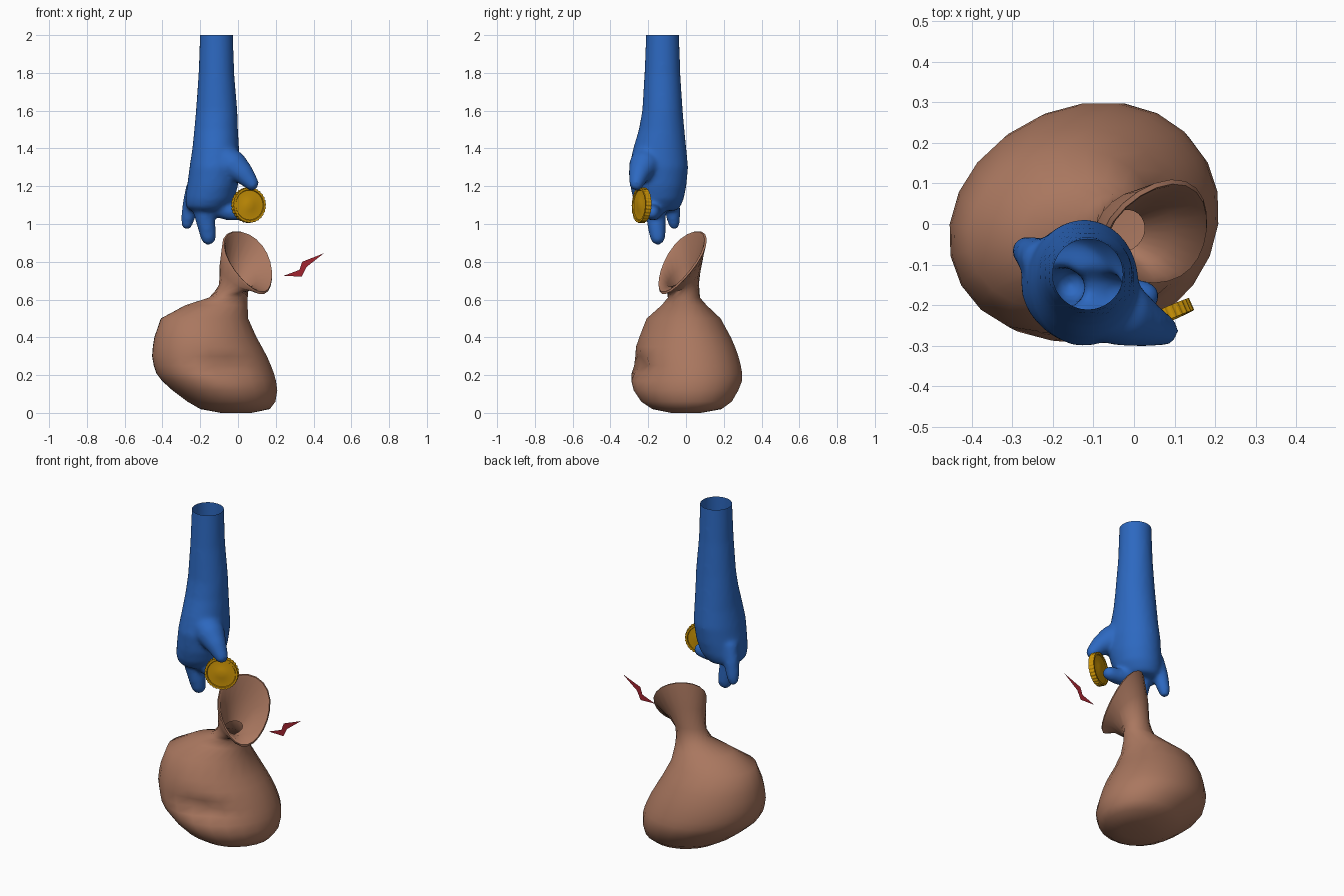
import bpy, bmesh, math
from mathutils import Vector as V, Matrix

if "Cube" in bpy.data.objects:
    bpy.data.objects.remove(bpy.data.objects["Cube"])

def material(name, rgb):
    m = bpy.data.materials.new(name)
    m.diffuse_color = (*rgb, 1)
    m.use_nodes = True
    m.node_tree.nodes["Principled BSDF"].inputs["Base Color"].default_value = m.diffuse_color
    return m

BROWN = material("sack brown", (0.40, 0.185, 0.115))
BLUE = material("sleeve blue", (0.026, 0.14, 0.53))
GOLD = material("coin gold", (0.61, 0.30, 0.002))
RED = material("spark red", (0.36, 0.018, 0.03))

def finish(name, bm, mat, smooth=None):
    me = bpy.data.meshes.new(name)
    bm.to_mesh(me)
    bm.free()
    ob = bpy.data.objects.new(name, me)
    bpy.context.collection.objects.link(ob)
    me.materials.append(mat)
    if smooth:
        bpy.context.view_layer.objects.active = ob
        ob.select_set(True)
        bpy.ops.object.shade_smooth_by_angle(angle=math.radians(smooth))
        ob.select_set(False)
    return ob

def ring(c, a, b, n, flare=0.0):
    """Ellipse around c spanned by half axes a and b; flare widens the b end."""
    c, a, b = V(c), V(a), V(b)
    pts = []
    for i in range(n):
        t = 2 * math.pi * i / n
        pts.append(c + a * math.cos(t) * (1 + flare * math.sin(t)) + b * math.sin(t))
    return pts

def box_ring(z, x0, x1, y0, y1, n, shear=0.0):
    """Ellipse at height z filling the given extents, leaning by shear."""
    rx, ry = (x1 - x0) / 2, (y1 - y0) / 2
    k = shear * rx
    return ring(((x0 + x1) / 2, (y0 + y1) / 2, z), (math.sqrt(rx * rx - k * k), 0, 0), (k, ry, 0), n)

def loft(bm, rings, caps=(True, True)):
    loops = [[bm.verts.new(p) for p in r] for r in rings]
    n = len(loops[0])
    for p, q in zip(loops, loops[1:]):
        for i in range(n):
            j = (i + 1) % n
            bm.faces.new((p[i], p[j], q[j], q[i]))
    if caps[0]:
        bm.faces.new(loops[0][::-1])
    if caps[1]:
        bm.faces.new(loops[-1])

def finger(bm, pts, n=14):
    """Tapered round-ended tube through (x, y, z, radius) points."""
    p = [V(q[:3]) for q in pts]
    r = [q[3] for q in pts]
    rings = []
    for i in range(len(p)):
        d = (p[min(i + 1, len(p) - 1)] - p[max(i - 1, 0)]).normalized()
        a = d.cross(V((0, 1, 0.01))).normalized()
        b = d.cross(a)
        rings.append(ring(p[i], a * r[i], b * r[i], n))
    for t in (35, 65, 85):                       # rounded tip
        s, c = math.sin(math.radians(t)), math.cos(math.radians(t))
        rings.append(ring(p[-1] + d * r[-1] * s, a * r[-1] * c, b * r[-1] * c, n))
    loft(bm, rings)

# Sack: belly, neck, tilted mouth and inner funnel
N = 22
belly = [(.02, -.20, .17, -.18, .19), (.06, -.27, .20, -.24, .245), (.12, -.35, .21, -.28, .28),
         (.17, -.405, .203, -.293, .30), (.21, -.435, .192, -.293, .30), (.25, -.448, .177, -.287, .293),
         (.30, -.457, .155, -.28, .28), (.35, -.453, .128, -.268, .262), (.40, -.445, .10, -.25, .24),
         (.50, -.41, .055, -.21, .185), (.57, -.28, .052, -.13, .11), (.61, -.155, .052, -.097, .075)]
rings = [ring((-.01, 0, 0), (.08, 0, 0), (0, .08, 0), N)]
rings += [box_ring(*s, N, .12) for s in belly]
for r in rings:                                  # soft fold in the front
    for p in r:
        if p.y < 0:
            fold_z = .25 - .2 * (p.x + .08)
            p.y += .06 * math.exp(-((p.x + .06) / .13) ** 2 - ((p.z - fold_z) / .045) ** 2)
neck = [((-.022, -.016, .665), (.078, .03, 0), (-.02, .08, .03), 0),
        ((.015, -.02, .735), (.093, .06, 0), (-.055, .085, .085), .1),
        ((.058, -.026, .795), (.113, .088, 0), (-.068, .092, .167), .2)]
rings += [ring(*s[:3], N, s[3]) for s in neck]
out = V((.49, -.66, .57))

def shrunk(s, k, push=0):
    return ring(V(s[0]) + out * push, V(s[1]) * k, V(s[2]) * k, N, s[3])

rings += [shrunk(neck[2], .96, .009), shrunk(neck[2], .89, .002),
          shrunk(neck[1], .78), shrunk(neck[0], .6)]
bm = bmesh.new()
loft(bm, rings, caps=(True, False))
finish("sack", bm, BROWN, 60)

# Arm and hand: overlapping closed volumes fused into one skin
bm = bmesh.new()
arm = [(1.07, -.25, -.07, -.235, -.05), (1.09, -.275, -.05, -.26, -.03), (1.13, -.28, -.02, -.28, -.012),
       (1.2, -.27, 0, -.295, .002), (1.3, -.257, .012, -.302, .012), (1.4, -.242, .006, -.28, .002),
       (1.5, -.232, 0, -.25, -.008), (1.6, -.223, -.003, -.232, -.017), (1.8, -.209, -.02, -.22, -.03),
       (2.0, -.202, -.026, -.212, -.036), (2.1, -.199, -.029, -.209, -.039)]
loft(bm, [box_ring(*s, 28) for s in arm])
finger(bm, [(-.09, -.20, 1.35, .085), (-.02, -.225, 1.305, .08), (.035, -.25, 1.26, .056),
            (.072, -.262, 1.215, .04)])                                           # thumb
finger(bm, [(-.15, -.15, 1.14, .06), (-.10, -.165, 1.085, .057), (-.04, -.175, 1.062, .047),
            (.025, -.178, 1.06, .04)])                                            # index
finger(bm, [(-.19, -.16, 1.18, .05), (-.18, -.16, 1.05, .054), (-.165, -.155, .98, .048),
            (-.157, -.15, .93, .042)])                                            # middle
finger(bm, [(-.225, -.09, 1.2, .05), (-.252, -.075, 1.1, .044), (-.265, -.067, 1.03, .037),
            (-.27, -.063, 1.0, .031)])                                            # little
bmesh.ops.recalc_face_normals(bm, faces=bm.faces)
hand = finish("arm_and_hand", bm, BLUE)
mod = hand.modifiers.new("fuse", 'REMESH')
mod.mode, mod.voxel_size = 'VOXEL', 0.011
mod = hand.modifiers.new("soften", 'SMOOTH')
mod.factor, mod.iterations = 0.5, 12
fused = bpy.data.meshes.new_from_object(hand.evaluated_get(bpy.context.evaluated_depsgraph_get()))
bpy.data.objects.remove(hand)
bm = bmesh.new()
bm.from_mesh(fused)
# cut the cuff open at the top
bmesh.ops.bisect_plane(bm, geom=bm.verts[:] + bm.edges[:] + bm.faces[:], plane_co=(0, 0, 2),
                       plane_no=(0, 0, 1), clear_outer=True)
for f in bm.faces:
    f.material_index = 0
finish("arm_and_hand", bm, BLUE, 70)

# Coin: reeded edge, raised border, small raised boss on each face
bm = bmesh.new()
SEG = 120
profile = [(.025, .014), (.035, .011), (.078, .011), (.081, .016), (.091, .016)]
profile += [(r, -h) for r, h in profile[::-1]]
rings = []
for r, h in profile:
    radii = [r + (.003 if r > .085 and i % 4 < 2 else 0) for i in range(SEG)]
    rings.append([V((q * math.cos(2 * math.pi * i / SEG), q * math.sin(2 * math.pi * i / SEG), h))
                  for i, q in enumerate(radii)])
loft(bm, rings)
bmesh.ops.recalc_face_normals(bm, faces=bm.faces)
normal = V((.40, -.91, .03))
bm.transform(Matrix.Translation((.056, -.235, 1.1)) @ normal.to_track_quat('Z', 'Y').to_matrix().to_4x4())
finish("coin", bm, GOLD, 30)

# Spark: flat jagged bolt beside the mouth
bm = bmesh.new()
bolt = [(.24, .725), (.325, .757), (.34, .80), (.455, .845), (.362, .772), (.338, .722)]
bm.faces.new([bm.verts.new((x, -.05, z)) for x, z in bolt])
bmesh.ops.triangulate(bm, faces=bm.faces[:])
finish("spark", bm, RED)
